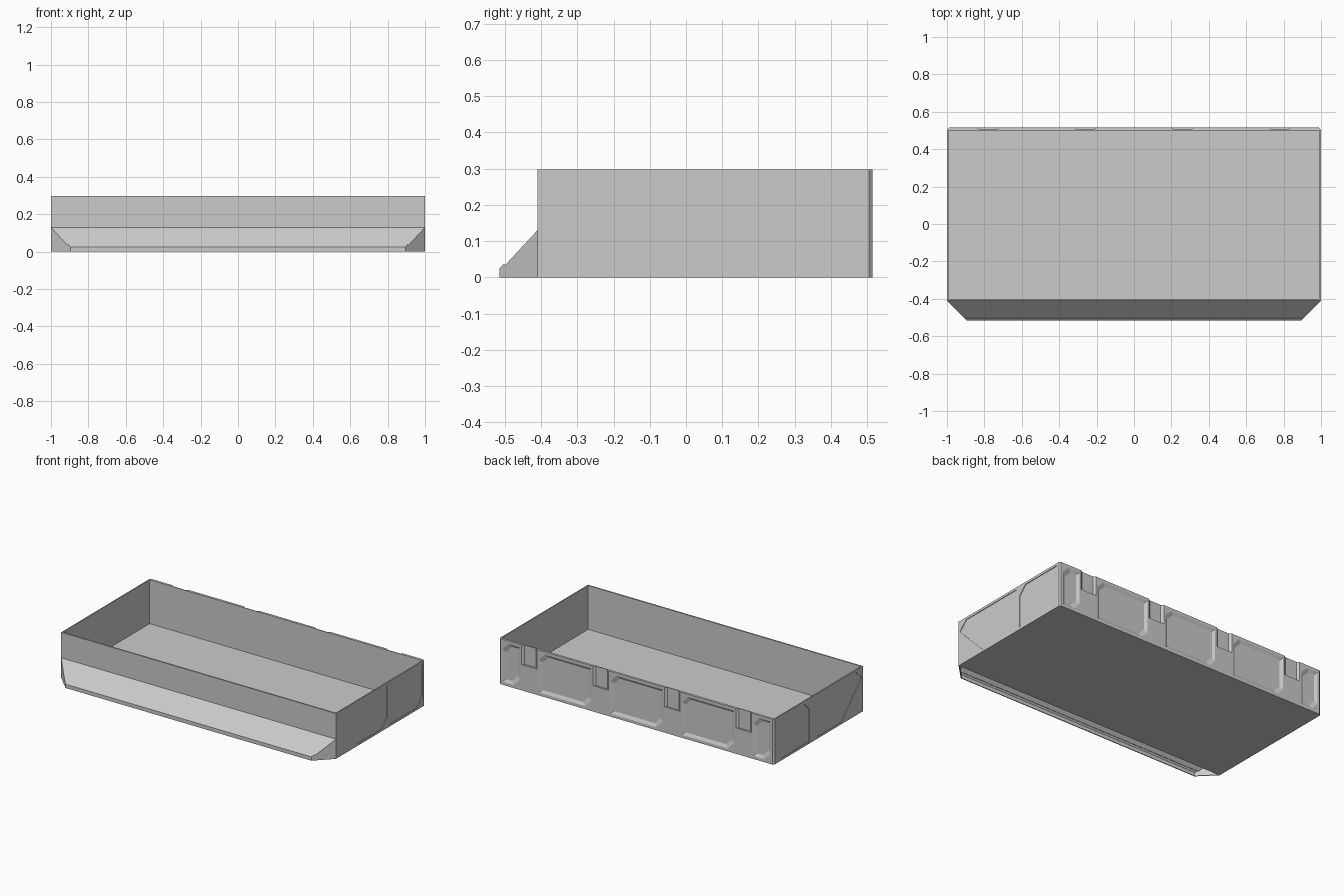
import bpy, bmesh

if "Cube" in bpy.data.objects:
    bpy.data.objects.remove(bpy.data.objects["Cube"])


def loft(bm, a, b):
    """Closed solid between two matching outlines."""
    va = [bm.verts.new(p) for p in a]
    vb = [bm.verts.new(p) for p in b]
    n = len(a)
    faces = [bm.faces.new(va), bm.faces.new(vb)]
    for i in range(n):
        j = (i + 1) % n
        faces.append(bm.faces.new((va[i], va[j], vb[j], vb[i])))
    bmesh.ops.recalc_face_normals(bm, faces=faces)


def make_object(name, bm):
    mesh = bpy.data.meshes.new(name)
    bm.to_mesh(mesh)
    bm.free()
    ob = bpy.data.objects.new(name, mesh)
    bpy.context.collection.objects.link(ob)
    return ob


def cut(ob, bm):
    """Subtract a temporary cutter from an object."""
    cutter = make_object("cutter", bm)
    cutter.hide_render = True
    mod = ob.modifiers.new("cut", 'BOOLEAN')
    mod.operation, mod.solver, mod.object = 'DIFFERENCE', 'EXACT', cutter
    bpy.context.view_layer.objects.active = ob
    bpy.ops.object.modifier_apply(modifier=mod.name)
    bpy.data.objects.remove(cutter)


def box_at(bm, x0, x1, y0, y1, z0, z1):
    base = [(x0, y0), (x1, y0), (x1, y1), (x0, y1)]
    loft(bm, [(x, y, z0) for x, y in base], [(x, y, z1) for x, y in base])


# tray body: footprint with chamfered rear corners
H = 0.298
foot = [(-1, -0.41), (1, -0.41), (1, 0.505), (0.99, 0.515), (-0.99, 0.515), (-1, 0.505)]
bm = bmesh.new()
loft(bm, [(x, y, 0) for x, y in foot], [(x, y, H) for x, y in foot])
tray = make_object("tray_body", bm)

# open storage cavity
bm = bmesh.new()
box_at(bm, -0.992, 0.992, -0.40, 0.499, 0.01, 0.4)
cut(tray, bm)

# shallow side panels, same on left and right
panels = [
    [(-0.40, 0.225), (-0.34, 0.282), (0.12, 0.282), (0.12, 0.07), (0.062, 0.014), (-0.19, 0.014)],
    [(0.145, 0.225), (0.20, 0.282), (0.49, 0.282), (0.49, 0.07), (0.434, 0.014), (0.145, 0.014)],
]
bm = bmesh.new()
for side in (-1, 1):
    for p in panels:
        loft(bm, [(side * 0.996, y, z) for y, z in p], [(side * 1.02, y, z) for y, z in p])
cut(tray, bm)


# rear pockets with bevelled rims, clipped at two opposite corners
def pocket_outline(x0, x1, inset, y):
    x0, x1, z0, z1 = x0 + inset, x1 - inset, 0.02 + inset, 0.28 - inset
    c = 0.045
    return [(x0, y, z0 + c), (x0 + c, y, z0), (x1, y, z0),
            (x1, y, z1 - c), (x1 - c, y, z1), (x0, y, z1)]


bm = bmesh.new()
for x0, x1 in ((-0.975, -0.85), (-0.71, -0.33), (-0.19, 0.19), (0.33, 0.71), (0.85, 0.975)):
    loft(bm, pocket_outline(x0, x1, 0.018, 0.505), pocket_outline(x0, x1, -0.002, 0.516))
cut(tray, bm)

# rear hanger slots, open at the top rim
bm = bmesh.new()
for x in (-0.78, -0.26, 0.26, 0.78):
    s = [(x - 0.042, 0.504), (x + 0.042, 0.504), (x + 0.06, 0.517), (x - 0.06, 0.517)]
    loft(bm, [(a, b, 0.17) for a, b in s], [(a, b, 0.4) for a, b in s])
cut(tray, bm)

# front pull lip: hollow sloped shell with mitred ends and a small label ledge
rows = [(-0.41, 0.13), (-0.499, 0.034), (-0.502, 0.038), (-0.515, 0.025), (-0.515, 0)]
bm = bmesh.new()
left = [bm.verts.new((-(1.41 + y), y, z)) for y, z in rows]
right = [bm.verts.new((1.41 + y, y, z)) for y, z in rows]
for i in range(len(rows) - 1):
    bm.faces.new((left[i], left[i + 1], right[i + 1], right[i]))
bm.faces.new(list(reversed(left + [bm.verts.new((-1, -0.41, 0))])))
bm.faces.new(right + [bm.verts.new((1, -0.41, 0))])
lip = make_object("front_lip", bm)
solid = lip.modifiers.new("thickness", 'SOLIDIFY')
solid.thickness = 0.006
solid.offset = -1
